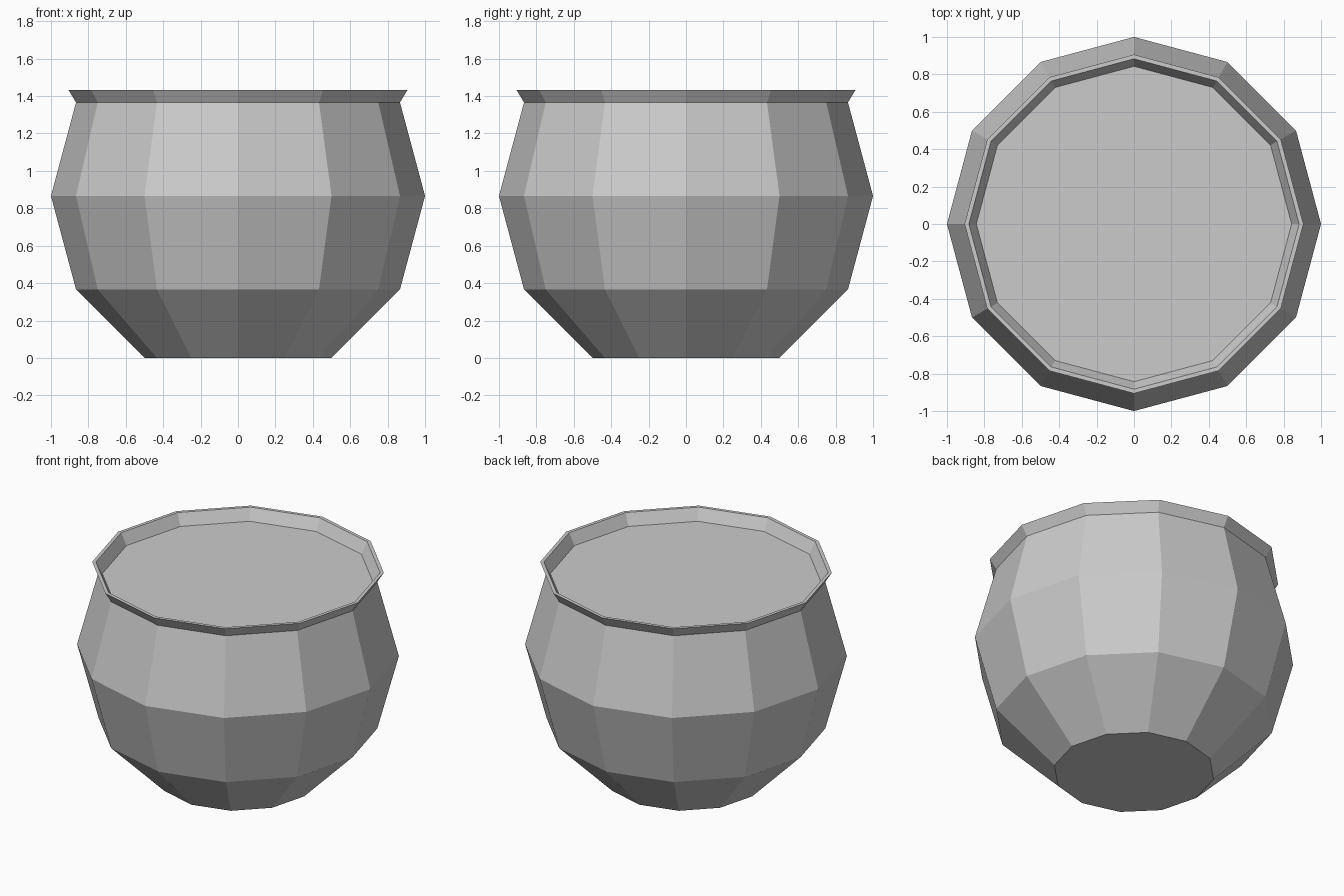
import bpy, bmesh
from math import cos, sin, tau

if "Cube" in bpy.data.objects:
    bpy.data.objects.remove(bpy.data.objects["Cube"])

SIDES = 12


def lathe(name, profile):
    """Closed flat-shaded turned solid from (radius, z) rings, capped at both ends."""
    bm = bmesh.new()
    rings = [[bm.verts.new((r * cos(tau * i / SIDES), r * sin(tau * i / SIDES), z))
              for i in range(SIDES)] for r, z in profile]
    for a, b in zip(rings, rings[1:]):
        for i in range(SIDES):
            j = (i + 1) % SIDES
            bm.faces.new((a[i], a[j], b[j], b[i]))
    bm.faces.new(rings[0][::-1])
    bm.faces.new(rings[-1])
    mesh = bpy.data.meshes.new(name)
    bm.to_mesh(mesh)
    bm.free()
    obj = bpy.data.objects.new(name, mesh)
    bpy.context.collection.objects.link(obj)
    return obj


# Round pot: base, belly, neck, flared rim, then recessed filled top
lathe("pot", [
    (0.50, 0.0),
    (0.866, 0.366),
    (1.0, 0.866),
    (0.866, 1.366),
    (0.906, 1.432),
    (0.883, 1.432),
    (0.843, 1.354),
])
